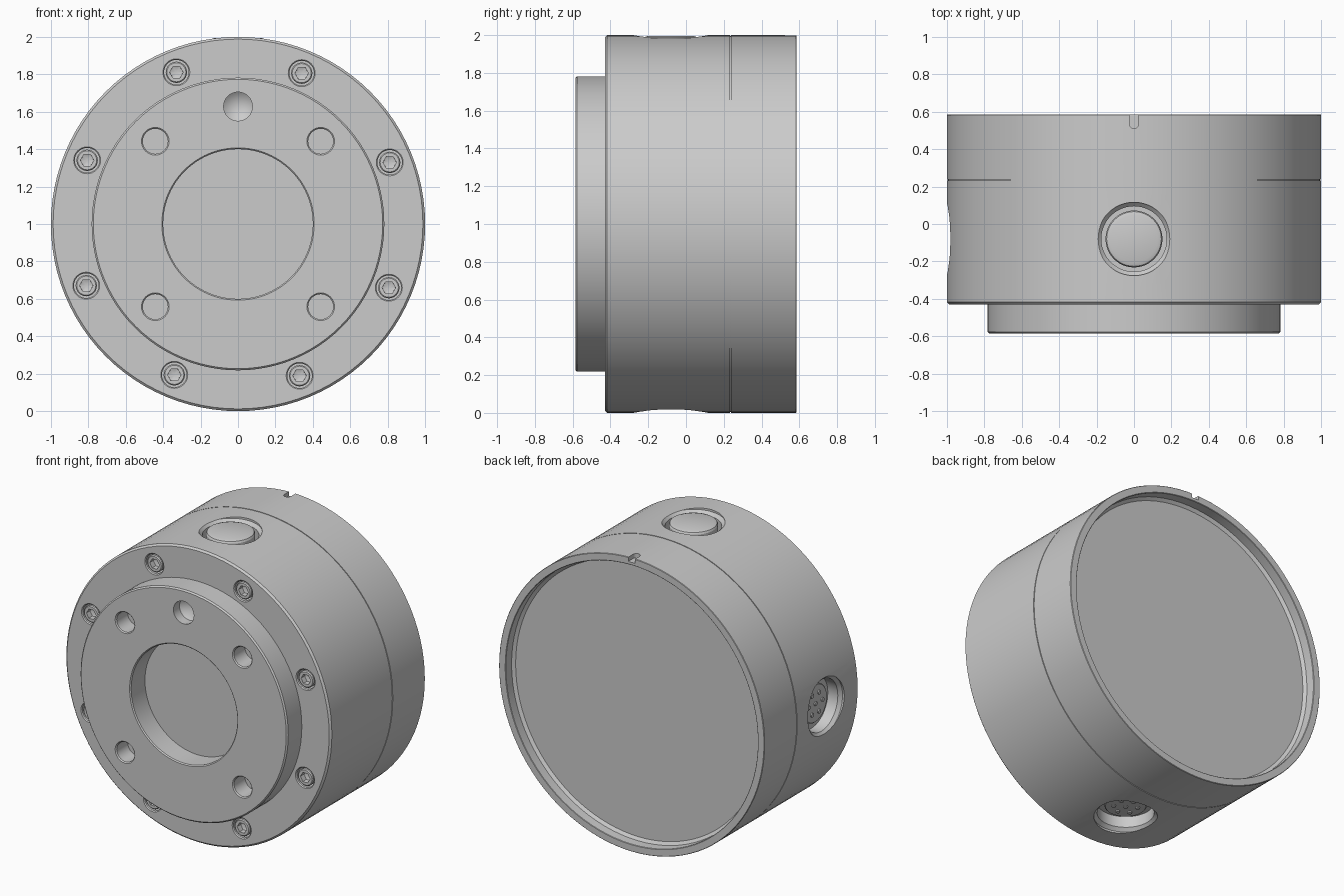
import bpy, bmesh, math
from mathutils import Vector, Matrix

if "Cube" in bpy.data.objects:
    bpy.data.objects.remove(bpy.data.objects["Cube"])

grey = bpy.data.materials.new("metal_grey")
grey.diffuse_color = (0.6, 0.6, 0.6, 1)
grey.use_nodes = True
grey.node_tree.nodes["Principled BSDF"].inputs["Base Color"].default_value = grey.diffuse_color

FRONT, TOP = Vector((0, -1, 0)), Vector((0, 0, 1))
LEFT, BOTTOM = Vector((-1, 0, 0)), Vector((0, 0, -1))
CENTRE = Vector((0, 0, 1))


def lathe(bm, profile, origin, axis, segs=32, hex_below=0):
    """Revolve (radius, height) points about an axis; small radii may become hexagonal."""
    mat = Matrix.Translation(origin) @ axis.to_track_quat('Z', 'Y').to_matrix().to_4x4()
    rings, faces = [], []
    for r, h in profile:
        if r == 0:
            rings.append([bm.verts.new(mat @ Vector((0, 0, h)))])
            continue
        ring = []
        for i in range(segs):
            a = 2 * math.pi * i / segs
            k = r
            if r < hex_below:
                k *= math.cos(math.pi / 6) / math.cos(a % (math.pi / 3) - math.pi / 6)
            ring.append(bm.verts.new(mat @ Vector((k * math.cos(a), k * math.sin(a), h))))
        rings.append(ring)
    for a, b in zip(rings, rings[1:]):
        for i in range(segs):
            j = (i + 1) % segs
            if len(a) == 1:
                f = (a[0], b[i], b[j])
            elif len(b) == 1:
                f = (a[i], b[0], a[j])
            else:
                f = (a[i], b[i], b[j], a[j])
            faces.append(bm.faces.new(f))
    bmesh.ops.recalc_face_normals(bm, faces=faces)
    return [v for ring in rings for v in ring]


def finish(bm, name):
    me = bpy.data.meshes.new(name)
    bm.to_mesh(me)
    bm.free()
    me.materials.append(grey)
    ob = bpy.data.objects.new(name, me)
    bpy.context.collection.objects.link(ob)
    return ob


def smooth(ob):
    bpy.ops.object.select_all(action='DESELECT')
    ob.select_set(True)
    bpy.context.view_layer.objects.active = ob
    bpy.ops.object.shade_smooth_by_angle(angle=math.radians(25))


def part(name, profile, origin, axis, segs=32, hex_below=0):
    bm = bmesh.new()
    lathe(bm, profile, origin, axis, segs, hex_below)
    ob = finish(bm, name)
    smooth(ob)
    return ob


# Housing: heights run toward the front
bm = bmesh.new()
lathe(bm, [(0, 0.43), (0.4, 0.43), (0.4, 0.578), (0.407, 0.585), (0.773, 0.585),
           (0.782, 0.576), (0.782, 0.43), (0.988, 0.43), (1, 0.418),
           (1, -0.232), (0.994, -0.232), (0.994, -0.238), (1, -0.238),
           (1, -0.582), (0.997, -0.585), (0.953, -0.585), (0.95, -0.582),
           (0.95, -0.52), (0.93, -0.505), (0, -0.505)], CENTRE, FRONT, 96)
housing = finish(bm, "housing")

# Cutters for all holes and recesses
bm = bmesh.new()
screw_spots = []
for k in range(8):
    a = math.radians(22.1 + 45 * k)
    screw_spots.append(CENTRE + Vector((0.875 * math.cos(a), 0, 0.875 * math.sin(a))))
for p in screw_spots:
    lathe(bm, [(0, 0.36), (0.066, 0.36), (0.066, 0.424), (0.078, 0.436), (0.078, 0.5), (0, 0.5)],
          p, FRONT)
for sx in (-1, 1):
    for sz in (-1, 1):
        lathe(bm, [(0, 0.46), (0.067, 0.46), (0.067, 0.578), (0.08, 0.591), (0.08, 0.7), (0, 0.7)],
              CENTRE + Vector((0.442 * sx, 0, 0.442 * sz)), FRONT)
# Drill-point hole
lathe(bm, [(0, 0.46), (0.077, 0.52), (0.077, 0.7), (0, 0.7)], CENTRE + Vector((0, 0, 0.628)), FRONT)
# Side recesses
PORT = CENTRE + Vector((0, -0.08, 0))
for axis in (TOP, LEFT, BOTTOM):
    lathe(bm, [(0, 0.89), (0.175, 0.89), (0.175, 0.965), (0.196, 0.986), (0.196, 1.2), (0, 1.2)],
          PORT, axis, 48)
# Index notch in the rear rim, stretched out past the edge
for v in lathe(bm, [(0, 0.97), (0.025, 0.97), (0.025, 1.1), (0, 1.1)],
               CENTRE + Vector((0, 0.535, 0)), TOP, 24):
    if v.co.y > 0.536:
        v.co.y += 0.1
cutter = finish(bm, "hole_cutter")
cutter.hide_render = True

mod = housing.modifiers.new("holes", 'BOOLEAN')
mod.operation, mod.solver, mod.object = 'DIFFERENCE', 'EXACT', cutter
bpy.context.view_layer.objects.active = housing
bpy.ops.object.modifier_apply(modifier=mod.name)
bpy.data.objects.remove(cutter)
smooth(housing)

# Socket-head screws
for p in screw_spots:
    part("screw", [(0, 0.36), (0.057, 0.36), (0.057, 0.422), (0.051, 0.428), (0.036, 0.428),
                   (0.0355, 0.39), (0, 0.378)], p, FRONT, 24, 0.0365)

# Push button on top
part("button", [(0, 0.88), (0.152, 0.88), (0.152, 0.975), (0.146, 0.987), (0.126, 0.994), (0, 0.994)],
     PORT, TOP, 48)

# Round connectors with pins on the left and bottom
for axis in (LEFT, BOTTOM):
    part("connector", [(0, 0.88), (0.13, 0.88), (0.13, 0.912), (0.124, 0.918), (0, 0.918)], PORT, axis, 48)
    side = axis.cross(Vector((0, 1, 0)))
    for k in range(7):
        a = 2 * math.pi * k / 6
        r = 0.075 if k < 6 else 0
        off = Vector((0, r * math.cos(a), 0)) + side * (r * math.sin(a))
        part("connector_pin", [(0, 0.915), (0.014, 0.915), (0.014, 0.926), (0, 0.926)],
             PORT + off, axis, 12)
